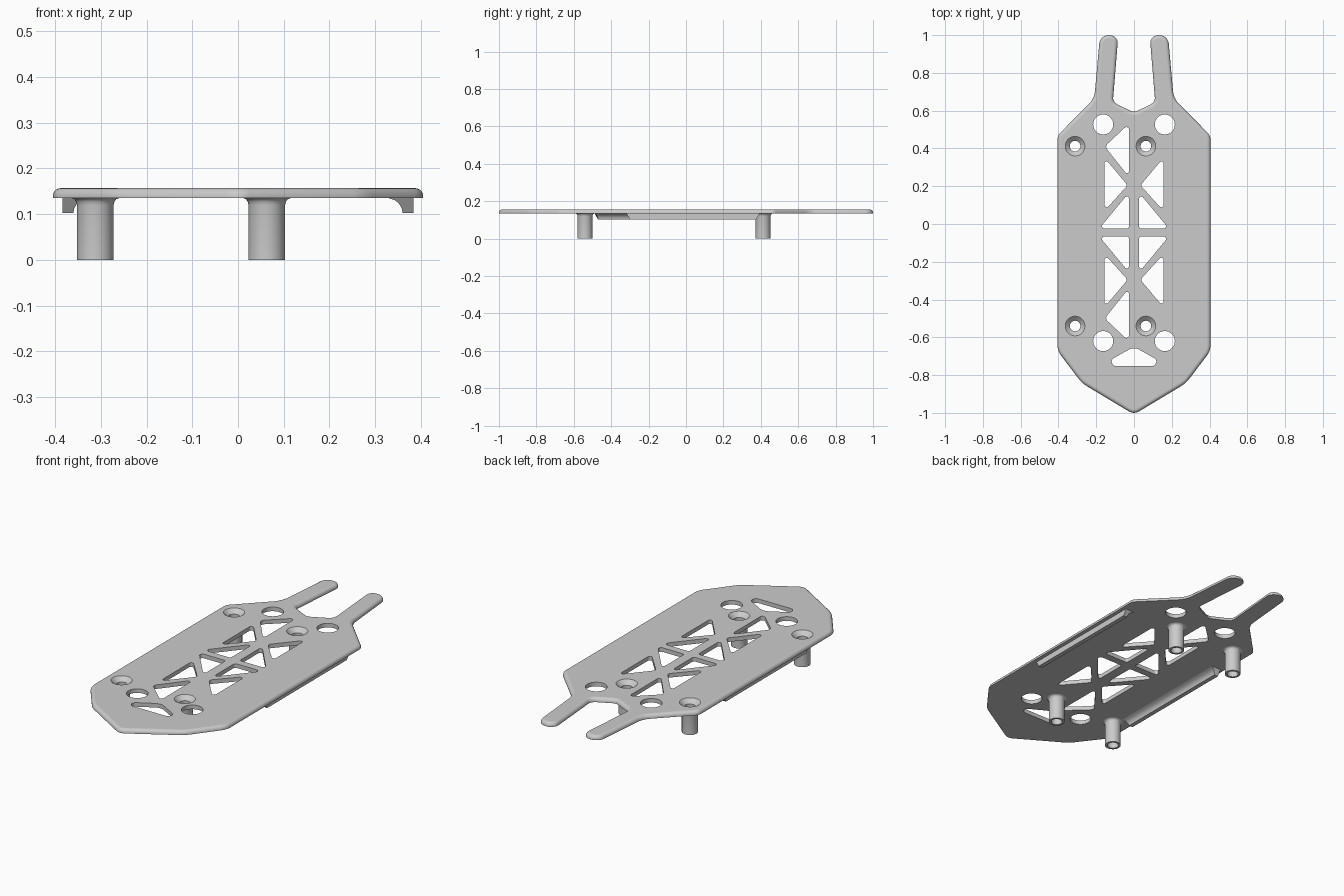
import bpy, bmesh, math
from mathutils import Vector

cube = bpy.data.objects.get("Cube")
if cube:
    bpy.data.objects.remove(cube, do_unlink=True)

TOP, BOTTOM, RIB_Z = 0.157, 0.135, 0.103
RIM, BORE, POST = 0.052, 0.028, 0.04
ROUND = 0.018
SEG = 40

grey = bpy.data.materials.new("plain grey")
grey.use_nodes = True
colour = (0.6, 0.6, 0.6, 1)
grey.diffuse_color = colour
grey.node_tree.nodes["Principled BSDF"].inputs["Base Color"].default_value = colour


def rounded(points, steps=6):
    """Round each corner (x, y, tangent length) of a polygon with an arc."""
    out = []
    for i, (x, y, t) in enumerate(points):
        p = Vector((x, y))
        a = (Vector(points[i - 1][:2]) - p).normalized()
        b = (Vector(points[(i + 1) % len(points)][:2]) - p).normalized()
        w = math.sin(a.angle(b) / 2)
        for k in range(steps + 1):
            s = k / steps
            wa, wp, wb = (1 - s) ** 2, 2 * s * (1 - s) * w, s * s
            out.append(p + (a * wa + b * wb) * t / (wa + wp + wb))
    return out


def circle(x, y, r):
    return [Vector((x + r * math.cos(math.tau * i / SEG),
                    y + r * math.sin(math.tau * i / SEG))) for i in range(SEG)]


def inset(loop, d):
    """Move a counter-clockwise loop inwards."""
    out = []
    for i, p in enumerate(loop):
        t = (loop[(i + 1) % len(loop)] - loop[i - 1]).normalized()
        out.append(p + Vector((-t.y, t.x)) * d)
    return out


def ring(bm, loop, z):
    return [bm.verts.new((p.x, p.y, z)) for p in loop]


def bridge(bm, a, b):
    for i in range(len(a)):
        bm.faces.new((a[i - 1], a[i], b[i], b[i - 1]))


def finish(name, bm):
    bmesh.ops.recalc_face_normals(bm, faces=bm.faces[:])
    mesh = bpy.data.meshes.new(name)
    bm.to_mesh(mesh)
    bm.free()
    mesh.materials.append(grey)
    obj = bpy.data.objects.new(name, mesh)
    bpy.context.collection.objects.link(obj)
    bpy.ops.object.select_all(action='DESELECT')
    obj.select_set(True)
    bpy.context.view_layer.objects.active = obj
    bpy.ops.object.shade_smooth_by_angle(angle=math.radians(35))
    for face in mesh.polygons:
        if abs(face.normal.z) > .999:
            face.use_smooth = False


# Plate outline: one half, then its mirror
half = [(0, -1.008, .03), (.275, -.843, .03), (.405, -.672, .03),
        (.405, .468, .02), (.21, .665, .04), (.18, 1, .045),
        (.083, 1, .045), (.112, .645, .025), (0, .59, .02)]
outline = rounded(half + [(-x, y, t) for x, y, t in half[-2:0:-1]])

# Cutouts: triangular lattice, front slot, round holes and post holes
upper = [(-.027, .53, .03), (-.155, .41, .02), (-.027, .25, .03)]
side = [(-.156, .35, .03), (-.156, .07, .03), (-.034, .205, .015)]
inner = [(-.027, .165, .03), (-.027, -.025, .012), (-.185, -.025, .03)]
slot = [(0, -.65, .03), (-.125, -.72, .02), (-.108, -.752, .012),
        (.108, -.752, .012), (.125, -.72, .02)]
posts = [(x, y) for x in (-.312, .063) for y in (.412, -.54)]

holes = [rounded(slot)]
for tri, sides in ((upper, (1,)), (side, (1, -1)), (inner, (1, -1))):
    for sx in sides:
        holes.append(rounded([(x * sx, y, t) for x, y, t in tri]))
        holes.append(rounded([(x * sx, -.09 - y, t) for x, y, t in tri]))
holes += [circle(x, y, .053) for x in (-.163, .163) for y in (.527, -.62)]
holes += [circle(x, y, RIM) for x, y in posts]

# Plate: rounded rim, hole walls, then the two pierced faces
bm = bmesh.new()
rim = [ring(bm, outline, BOTTOM)]
for k in range(6):
    a = math.pi / 2 * k / 5
    rim.append(ring(bm, inset(outline, ROUND * (1 - math.cos(a))),
                    TOP - ROUND * (1 - math.sin(a))))
    bridge(bm, rim[-2], rim[-1])
lows, highs = [rim[0]], [rim[-1]]
for hole in holes:
    lows.append(ring(bm, hole, BOTTOM))
    highs.append(ring(bm, hole, TOP))
    bridge(bm, lows[-1], highs[-1])
for loops, direction in ((lows, -1), (highs, 1)):
    edges = [bm.edges.get((loop[i - 1], loop[i]))
             for loop in loops for i in range(len(loop))]
    bmesh.ops.triangle_fill(bm, use_beauty=True, use_dissolve=False,
                            edges=edges, normal=(0, 0, direction))
finish("plate", bm)

# Hollow posts with a flared top and a countersunk bore
profile = [(BORE, 0), (POST, 0), (POST, .12), (.042, .128), (.046, .133),
           (.055, BOTTOM + .001), (RIM, BOTTOM + .004), (RIM, TOP),
           (BORE, BOTTOM)]
for n, (x, y) in enumerate(posts):
    bm = bmesh.new()
    rings = [ring(bm, circle(x, y, r), z) for r, z in profile]
    for k in range(len(rings)):
        bridge(bm, rings[k - 1], rings[k])
    finish(f"post_{n + 1}", bm)

# Underside ribs with a coved inner side and flared ends
section = [(.384, BOTTOM + .002), (.384, RIB_Z), (.36, RIB_Z), (.358, .113),
           (.352, .123), (.344, .13), (.33, BOTTOM), (.33, BOTTOM + .002)]
for name, sx, y0, y1 in (("left_rib", 1, -.3, .375),
                         ("right_rib", -1, -.47, .21)):
    bm = bmesh.new()
    ends = []
    for y, out in ((y0, -1), (y1, 1)):
        ends.append([bm.verts.new((x * sx, y + out * .02 * ((z - RIB_Z) / .034) ** 2, z))
                     for x, z in section])
        bm.faces.new(ends[-1])
    bridge(bm, *ends)
    finish(name, bm)
